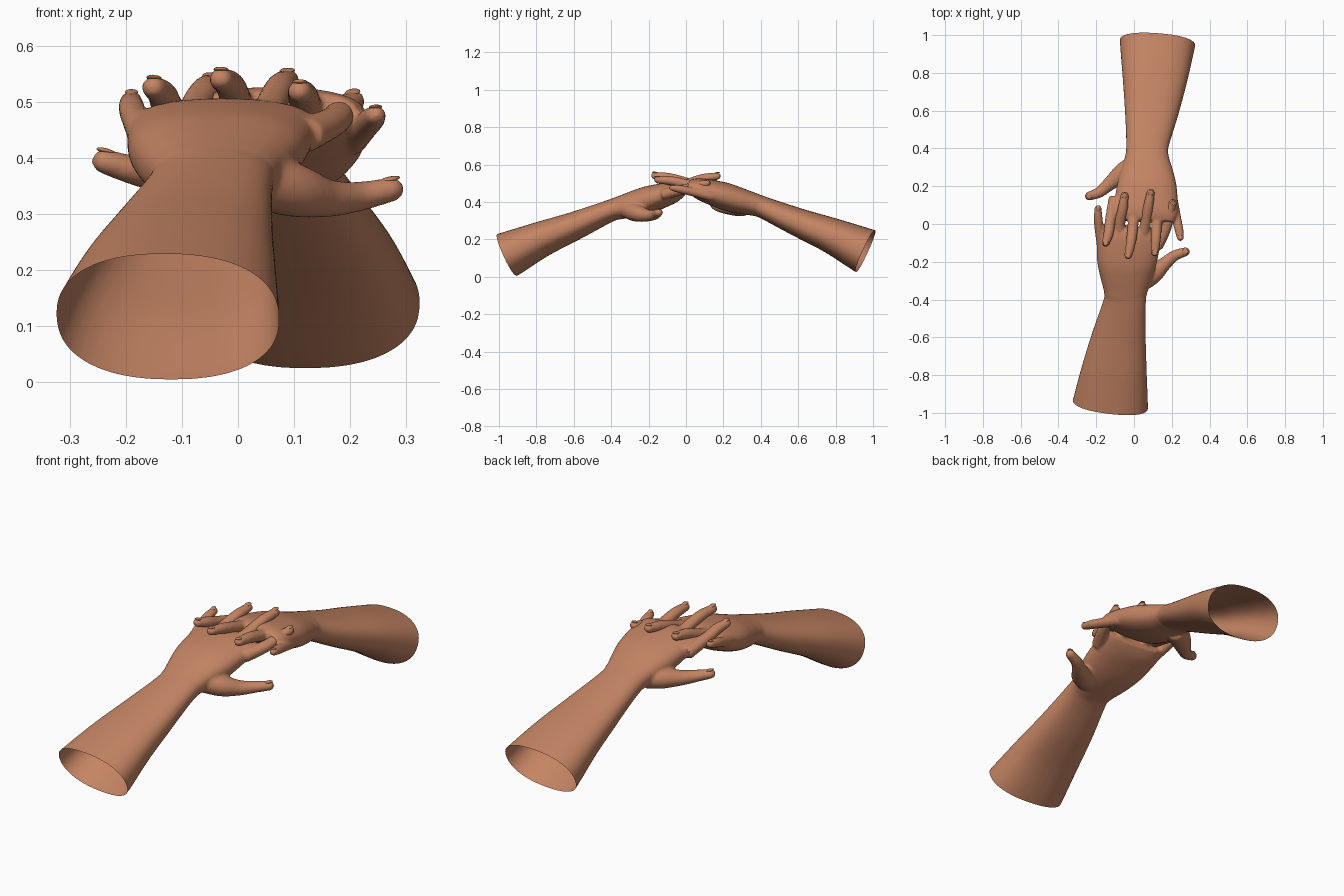
import bpy, bmesh, math
from mathutils import Vector, Matrix

if "Cube" in bpy.data.objects:
    bpy.data.objects.remove(bpy.data.objects["Cube"])

skin = bpy.data.materials.new("warm skin")
skin.diffuse_color = (0.55, 0.23, 0.125, 1)
skin.use_nodes = True
skin.node_tree.nodes["Principled BSDF"].inputs["Base Color"].default_value = skin.diffuse_color
UP = Vector((0, 0, 1))


def spline(pts, steps):
    """Catmull-Rom resampling of points (x, y, z, half width, half height)."""
    P = [Vector(p) for p in pts]
    P = [2 * P[0] - P[1]] + P + [2 * P[-1] - P[-2]]
    out = []
    for i in range(1, len(P) - 2):
        a, b, c, d = P[i - 1:i + 3]
        for s in range(steps):
            t = s / steps
            out.append(0.5 * (2 * b + (c - a) * t + (2 * a - 5 * b + 4 * c - d) * t * t
                              + (3 * b - a - 3 * c + d) * t ** 3))
    return out + [P[-2]]


def loft(bm, pts, steps=6, sides=28, power=2.0, tip=0.0):
    """Closed tube along the path; tip adds a rounded end of that length."""
    path = spline(pts, steps)
    if tip:
        last = path[-1]
        d = (last.xyz - path[-2].xyz).normalized()
        for k in range(1, 7):
            a = k / 6.3 * math.pi / 2
            c = last.xyz + d * tip * math.sin(a)
            path.append(Vector((*c, last[3] * math.cos(a), last[4] * math.cos(a))))
    rings = []
    for i, p in enumerate(path):
        t = (path[min(i + 1, len(path) - 1)].xyz - path[max(i - 1, 0)].xyz).normalized()
        side = t.cross(UP).normalized()
        top = side.cross(t)
        ring = []
        for k in range(sides):
            a = 2 * math.pi * k / sides
            c, s = math.cos(a), math.sin(a)
            c = math.copysign(abs(c) ** (2 / power), c)
            s = math.copysign(abs(s) ** (2 / power), s)
            ring.append(bm.verts.new(p.xyz + side * c * p[3] + top * s * p[4]))
        rings.append(ring)
    for r, q in zip(rings, rings[1:]):
        for k in range(sides):
            n = (k + 1) % sides
            bm.faces.new((r[k], r[n], q[n], q[k]))
    bm.faces.new(rings[0][::-1])
    bm.faces.new(rings[-1])


def make_object(name, bm):
    me = bpy.data.meshes.new(name)
    bm.to_mesh(me)
    bm.free()
    ob = bpy.data.objects.new(name, me)
    bpy.context.collection.objects.link(ob)
    me.materials.append(skin)
    me.polygons.foreach_set("use_smooth", [True] * len(me.polygons))
    return ob


# forearm, wrist and palm sections: x, y, z, half width, half height
ARM = [(-.137, -1.05, .075, .208, .132), (-.125, -.955, .117, .2, .123),
       (-.105, -.78, .198, .174, .096), (-.08, -.6, .27, .144, .076),
       (-.05, -.42, .347, .113, .059), (-.045, -.36, .367, .115, .061),
       (-.042, -.28, .388, .138, .07), (-.038, -.2, .412, .158, .073),
       (-.03, -.1, .442, .168, .062), (-.025, -.05, .458, .165, .05),
       (-.022, -.015, .468, .15, .032)]

# finger paths from inside the palm to the tip, then the thumbs
FRONT = [[(.12, -.12, .44), (.17, -.02, .465), (.187, .06, .485), (.205, .11, .5)],
         [(.04, -.12, .455), (.06, 0, .495), (.075, .09, .525), (.088, .165, .538)],
         [(-.08, -.12, .45), (-.075, 0, .49), (-.06, .08, .518), (-.05, .15, .53)],
         [(-.165, -.13, .435), (-.183, -.03, .47), (-.19, .03, .49), (-.19, .08, .502)]]
BACK = [[(-.1, .14, .455), (-.125, .02, .49), (-.135, -.05, .513), (-.15, -.1, .525)],
        [(0, .12, .47), (-.005, 0, .505), (-.015, -.09, .53), (-.03, -.165, .54)],
        [(.125, .12, .465), (.12, 0, .495), (.115, -.08, .513), (.11, -.15, .518)],
        [(.2, .14, .43), (.225, .03, .455), (.238, -.03, .468), (.245, -.07, .475)]]
THUMB_FRONT = [(.03, -.31, .362), (.1, -.265, .342), (.16, -.213, .328),
               (.215, -.168, .331), (.272, -.147, .343)]
THUMB_BACK = [(.0, .31, .375), (-.06, .27, .372), (-.13, .212, .37),
              (-.185, .167, .378), (-.237, .148, .393)]
FINGER_R = (.034, .029, .027, .022)
THUMB_R = (.055, .052, .037, .029, .024)


def build_hand(label, matrix, fingers, thumb):
    bm, nails = bmesh.new(), bmesh.new()
    arm = [(*(matrix @ Vector(p[:3])), p[3], p[4]) for p in ARM]
    loft(bm, arm, power=2.3, sides=40)
    for path, radii in [(f, FINGER_R) for f in fingers] + [(thumb, THUMB_R)]:
        k = .88 if path is fingers[3] else 1.0        # slimmer little finger
        pts = [(*p, r * k, r * k * .92) for p, r in zip(path, radii)]
        loft(bm, pts, sides=18, tip=radii[-1])
        # fingernail: thin oval plate on top of the tip
        d = (Vector(path[-1]) - Vector(path[-2])).normalized()
        side = d.cross(UP).normalized()
        top = side.cross(d)
        r = radii[-1] * k
        c = Vector(path[-1]) + d * r * .1 + top * r * .78
        rot = Matrix((side, d, top)).transposed().to_4x4()
        bmesh.ops.create_uvsphere(
            nails, u_segments=14, v_segments=8, radius=1,
            matrix=Matrix.Translation(c) @ rot @ Matrix.Diagonal((r * .62, r * .8, r * .2, 1)))
    bmesh.ops.recalc_face_normals(bm, faces=bm.faces)
    ob = make_object(label + "_hand_and_forearm", bm)

    # fuse the parts into one smooth skin
    rem = ob.modifiers.new("fuse", 'REMESH')
    rem.mode = 'VOXEL'
    rem.voxel_size = .0065
    sm = ob.modifiers.new("soften", 'SMOOTH')
    sm.factor, sm.iterations = .5, 6
    dg = bpy.context.evaluated_depsgraph_get()
    me = bpy.data.meshes.new_from_object(ob.evaluated_get(dg))
    ob.modifiers.clear()

    # cut the forearm open at its far end
    bm = bmesh.new()
    bm.from_mesh(me)
    axis = (Vector(arm[2][:3]) - Vector(arm[0][:3])).normalized()
    bmesh.ops.bisect_plane(bm, geom=bm.verts[:] + bm.edges[:] + bm.faces[:],
                           plane_co=Vector(arm[1][:3]), plane_no=axis, clear_inner=True)
    bm.to_mesh(ob.data)
    bm.free()
    ob.data.polygons.foreach_set("use_smooth", [True] * len(ob.data.polygons))
    make_object(label + "_fingernails", nails)


build_hand("front", Matrix.Identity(4), FRONT, THUMB_FRONT)
# the other arm is the first turned half round, slightly yawed and raised
build_hand("back", Matrix.Translation((.038, 0, .02)) @ Matrix.Rotation(math.pi + .04, 4, 'Z'),
           BACK, THUMB_BACK)
